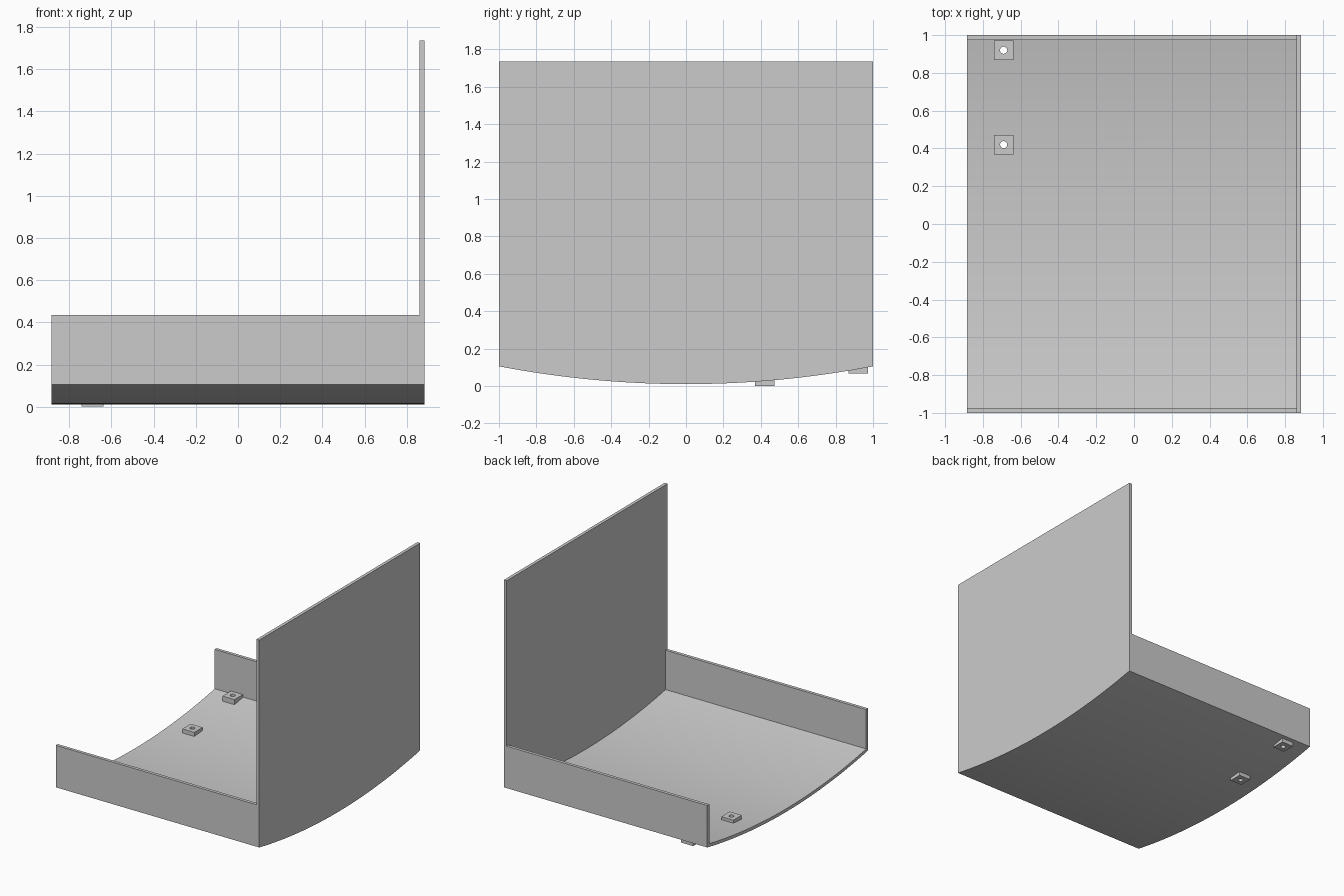
import bpy, bmesh, math
from mathutils import Matrix

cube = bpy.data.objects.get("Cube")
if cube:
    bpy.data.objects.remove(cube, do_unlink=True)

HALF_X, HALF_Y = 0.885, 1.0
THICK = 0.025
ARC_LOW, ARC_RISE = 0.01, 0.095
LIP_TOP, PANEL_TOP = 0.435, 1.735
SEGMENTS = 32

grey = bpy.data.materials.new("light grey")
grey.use_nodes = True
GREY = (0.6, 0.6, 0.6, 1)
grey.diffuse_color = GREY
grey.node_tree.nodes["Principled BSDF"].inputs["Base Color"].default_value = GREY


def add_object(name, bm):
    bmesh.ops.recalc_face_normals(bm, faces=bm.faces)
    mesh = bpy.data.meshes.new(name)
    bm.to_mesh(mesh)
    bm.free()
    mesh.materials.append(grey)
    obj = bpy.data.objects.new(name, mesh)
    bpy.context.collection.objects.link(obj)
    return obj


def extrude_profile(name, profile, x0, x1):
    """Extrude a closed (y, z) outline along x."""
    bm = bmesh.new()
    face = bm.faces.new([bm.verts.new((x0, y, z)) for y, z in profile])
    top = bmesh.ops.extrude_face_region(bm, geom=[face])["geom"]
    verts = [v for v in top if isinstance(v, bmesh.types.BMVert)]
    bmesh.ops.translate(bm, verts=verts, vec=(x1 - x0, 0, 0))
    return add_object(name, bm)


def arc(half, lift=0.0):
    """Shallow circular sag, from -half to +half in y."""
    radius = (1 + ARC_RISE ** 2) / (2 * ARC_RISE)
    ys = [half * (2 * i / SEGMENTS - 1) for i in range(SEGMENTS + 1)]
    return [(y, ARC_LOW + lift + radius - math.sqrt(radius ** 2 - y * y)) for y in ys]


def drill(obj, cutter):
    mod = obj.modifiers.new("hole", "BOOLEAN")
    mod.operation = "DIFFERENCE"
    mod.solver = "EXACT"
    mod.object = cutter


# Curved floor with a low lip at front and back
inner = HALF_Y - THICK
tray = extrude_profile(
    "curved_tray",
    arc(HALF_Y) + [(HALF_Y, LIP_TOP), (inner, LIP_TOP)]
    + arc(inner, THICK)[::-1] + [(-inner, LIP_TOP), (-HALF_Y, LIP_TOP)],
    -HALF_X, HALF_X - THICK)

# Tall panel on the left side
panel = extrude_profile(
    "tall_side_panel",
    arc(HALF_Y) + [(HALF_Y, PANEL_TOP), (-HALF_Y, PANEL_TOP)],
    HALF_X - THICK, HALF_X)

# Square mounting pads with a hole through pad and floor
cutters, drilled = [], [tray]
for label, y, base in (("middle", 0.42, 0.0), ("back", 0.92, 0.067)):
    centre = Matrix.Translation((-0.69, y, base + 0.04))
    bm = bmesh.new()
    bmesh.ops.create_cube(bm, size=1, matrix=centre @ Matrix.Diagonal((0.104, 0.104, 0.08, 1)))
    pad = add_object(label + "_mounting_pad", bm)

    bm = bmesh.new()
    bmesh.ops.create_cone(bm, cap_ends=True, segments=24, radius1=0.019, radius2=0.019,
                          depth=0.4, matrix=centre)
    cutter = add_object(label + "_hole_cutter", bm)
    cutter.hide_render = True
    cutters.append(cutter)
    drill(tray, cutter)
    drill(pad, cutter)
    drilled.append(pad)

# Bake the holes and drop the cutters
bpy.context.view_layer.update()
graph = bpy.context.evaluated_depsgraph_get()
baked = [bpy.data.meshes.new_from_object(o.evaluated_get(graph)) for o in drilled]
for obj, mesh in zip(drilled, baked):
    obj.modifiers.clear()
    obj.data = mesh
for cutter in cutters:
    bpy.data.objects.remove(cutter, do_unlink=True)

# Smooth the curved surfaces, keep the corners crisp
bpy.ops.object.select_all(action="DESELECT")
for obj in drilled + [panel]:
    obj.select_set(True)
bpy.context.view_layer.objects.active = tray
bpy.ops.object.shade_smooth_by_angle(angle=math.radians(30))
